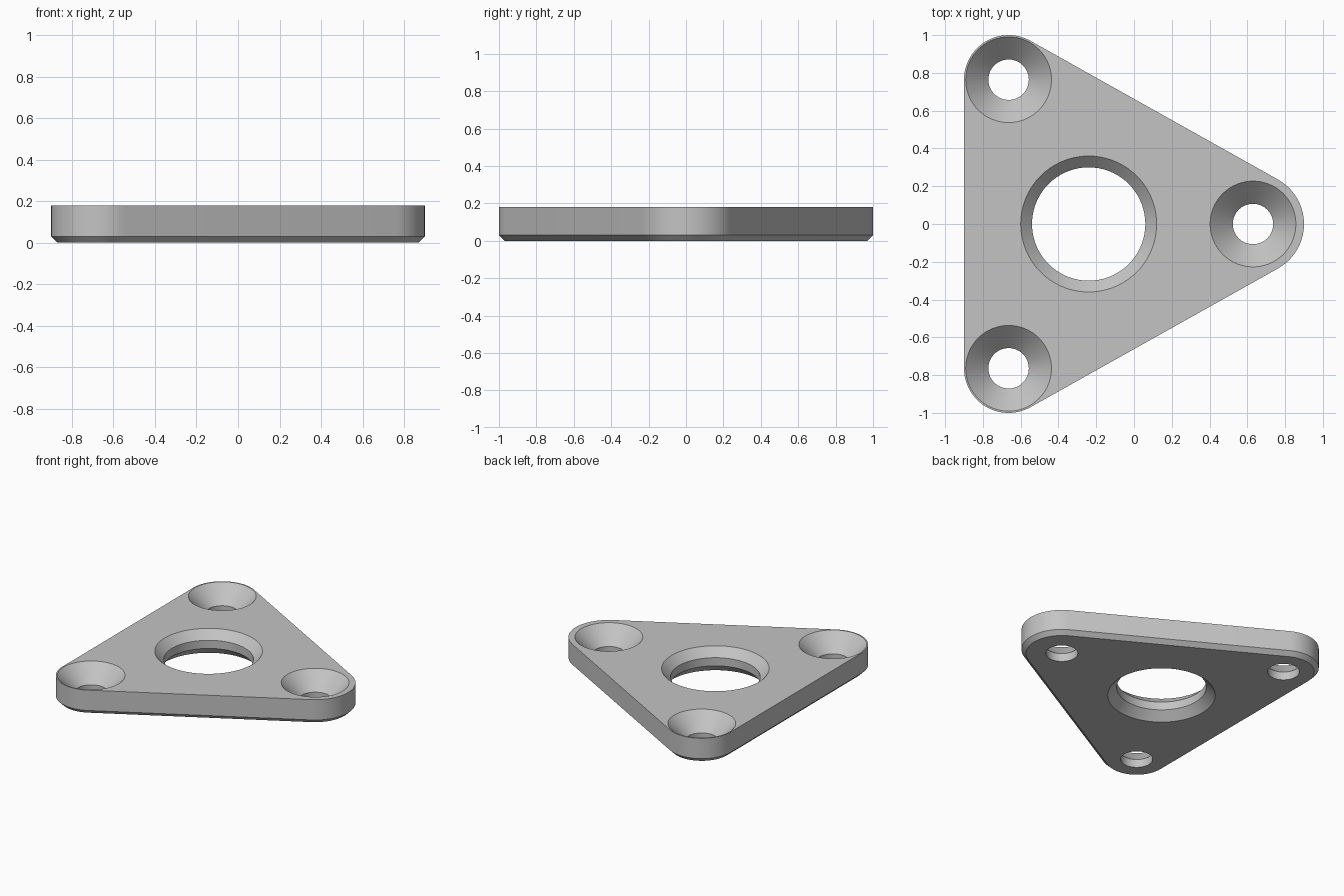
import bpy, bmesh
from math import sin, cos, radians, pi

if "Cube" in bpy.data.objects:
    bpy.data.objects.remove(bpy.data.objects["Cube"])

HEIGHT = 0.18
EDGE = 0.03        # chamfer along the bottom rim
TILT = 60.5        # direction of the slanted sides' normals, degrees
# corner: centre x, centre y, radius, arc start, arc end
CORNERS = [(0.63, 0, 0.27, -TILT, TILT),
           (-0.664, 0.764, 0.236, TILT, 180),
           (-0.664, -0.764, 0.236, 180, 360 - TILT)]

grey = bpy.data.materials.new("light_grey")
grey.use_nodes = True
colour = (0.55, 0.55, 0.55, 1)
grey.diffuse_color = colour
grey.node_tree.nodes["Principled BSDF"].inputs["Base Color"].default_value = colour


def outline(inset, steps=24):
    """Rounded triangle, shrunk by inset."""
    points = []
    for x, y, r, start, end in CORNERS:
        for i in range(steps + 1):
            a = radians(start + (end - start) * i / steps)
            points.append((x + (r - inset) * cos(a), y + (r - inset) * sin(a)))
    return points


def circle(x, y, r, steps=72):
    return [(x + r * cos(2 * pi * i / steps), y + r * sin(2 * pi * i / steps))
            for i in range(steps)]


def loft(name, sections):
    """Closed solid through stacked (z, points) sections."""
    bm = bmesh.new()
    rings = [[bm.verts.new((x, y, z)) for x, y in points] for z, points in sections]
    bm.faces.new(rings[0][::-1])
    bm.faces.new(rings[-1])
    n = len(rings[0])
    for low, high in zip(rings, rings[1:]):
        for i in range(n):
            j = (i + 1) % n
            bm.faces.new((low[i], low[j], high[j], high[i]))
    bmesh.ops.recalc_face_normals(bm, faces=bm.faces)
    mesh = bpy.data.meshes.new(name)
    bm.to_mesh(mesh)
    bm.free()
    mesh.materials.append(grey)
    obj = bpy.data.objects.new(name, mesh)
    bpy.context.collection.objects.link(obj)
    return obj


def revolved(name, x, y, profile):
    return loft(name, [(z, circle(x, y, r)) for r, z in profile])


# Plate body with a chamfered lower rim
plate = loft("triangular_plate", [(0, outline(EDGE)), (EDGE, outline(0)), (HEIGHT, outline(0))])

# Central bore, chamfered at both ends
cutters = [revolved("bore_cutter", -0.24, 0,
                    [(0.36, -0.05), (0.36, 0), (0.3, 0.06), (0.3, 0.12),
                     (0.36, HEIGHT), (0.36, 0.25)])]

# Countersunk screw holes
for x, y in [(0.63, 0), (-0.664, 0.764), (-0.664, -0.764)]:
    cutters.append(revolved("screw_hole_cutter", x, y,
                            [(0.107, -0.05), (0.107, 0.06), (0.227, HEIGHT), (0.227, 0.25)]))

for cutter in cutters:
    mod = plate.modifiers.new("cut", 'BOOLEAN')
    mod.operation = 'DIFFERENCE'
    mod.solver = 'EXACT'
    mod.object = cutter

# Bake the cuts and drop the cutters
bpy.context.view_layer.update()
graph = bpy.context.evaluated_depsgraph_get()
baked = bpy.data.meshes.new_from_object(plate.evaluated_get(graph))
plate.modifiers.clear()
plate.data = baked
for cutter in cutters:
    bpy.data.objects.remove(cutter)

# Smooth round walls, sharp chamfer edges
bpy.ops.object.select_all(action='DESELECT')
plate.select_set(True)
bpy.context.view_layer.objects.active = plate
bpy.ops.object.shade_smooth_by_angle(angle=radians(25))
